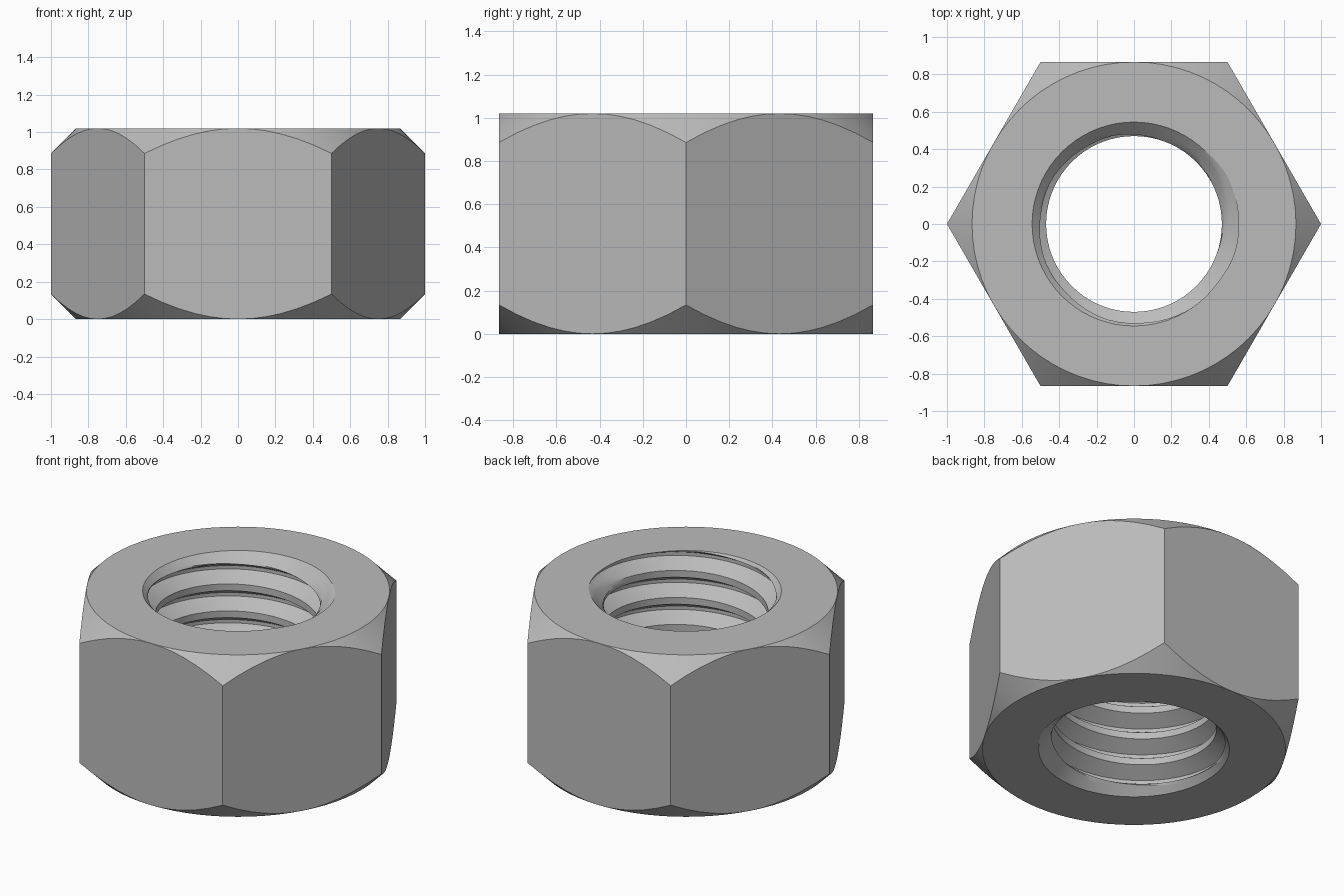
import bpy, bmesh
from math import pi, cos, sin, radians

if "Cube" in bpy.data.objects:
    bpy.data.objects.remove(bpy.data.objects["Cube"], do_unlink=True)

HEIGHT = 1.02
FLAT = cos(radians(30))      # centre to each flat, corners at 1
MINOR, MAJOR = 0.47, 0.56    # thread crest and root radii
MOUTH = 0.545                # countersink radius at both ends
PITCH = 0.17
PHASE = 0.1                  # angle where the groove runs out at the top
SEGMENTS = 72


def bore_radius(angle, z):
    """Helical groove combined with the countersinks."""
    turn = (z - HEIGHT) / PITCH - (angle - PHASE) / (2 * pi)
    d = abs(turn - round(turn))          # distance from the groove centre
    slope = min(max((d - 0.0625) / 0.3125, 0), 1)
    thread = MAJOR + (MINOR - MAJOR) * slope
    return max(thread, MOUTH - min(z, HEIGHT - z))


def hex_radius(angle):
    return FLAT / cos(angle % (pi / 3) - pi / 6)


# Thread rows in one turn: root, flank, crest, flank
flank = [0.0625 + 0.3125 * i / 6 for i in range(7)]
rows_per_turn = [-0.0625] + flank + [0.5] + [1 - f for f in reversed(flank[1:])]
rows = [t + u for t in range(-8, 2) for u in rows_per_turn]


def section(angle):
    """Closed radial section of the nut as (radius, z) pairs."""
    points = []
    for t in rows:
        z = HEIGHT + PITCH * (t + (angle - PHASE) / (2 * pi))
        z = min(max(z, 0), HEIGHT)
        points.append((bore_radius(angle, z), z))
    r = hex_radius(angle)
    drop = r - FLAT                      # 45 degree corner chamfer
    points += [(FLAT, HEIGHT), (r, HEIGHT - drop), (r, drop), (FLAT, 0)]
    return points


# Sweep the section once around the axis
bm = bmesh.new()
columns = []
for s in range(SEGMENTS + 1):
    a = 2 * pi * s / SEGMENTS
    columns.append([bm.verts.new((r * cos(a), r * sin(a), z))
                    for r, z in section(a)])
for left, right in zip(columns, columns[1:]):
    for i in range(len(left)):
        j = (i + 1) % len(left)
        bm.faces.new((left[i], right[i], right[j], left[j]))
bmesh.ops.remove_doubles(bm, verts=bm.verts, dist=0.00005)
bmesh.ops.recalc_face_normals(bm, faces=bm.faces)

mesh = bpy.data.meshes.new("hex_nut")
bm.to_mesh(mesh)
bm.free()
nut = bpy.data.objects.new("hex_nut", mesh)
bpy.context.collection.objects.link(nut)

# Plain grey metal
steel = bpy.data.materials.new("steel_grey")
steel.use_nodes = True
colour = (0.5, 0.5, 0.5, 1)
steel.diffuse_color = colour
steel.node_tree.nodes["Principled BSDF"].inputs["Base Color"].default_value = colour
mesh.materials.append(steel)

# Smooth cones and threads, crisp edges
bpy.ops.object.select_all(action='DESELECT')
nut.select_set(True)
bpy.context.view_layer.objects.active = nut
bpy.ops.object.shade_smooth_by_angle(angle=radians(25))
